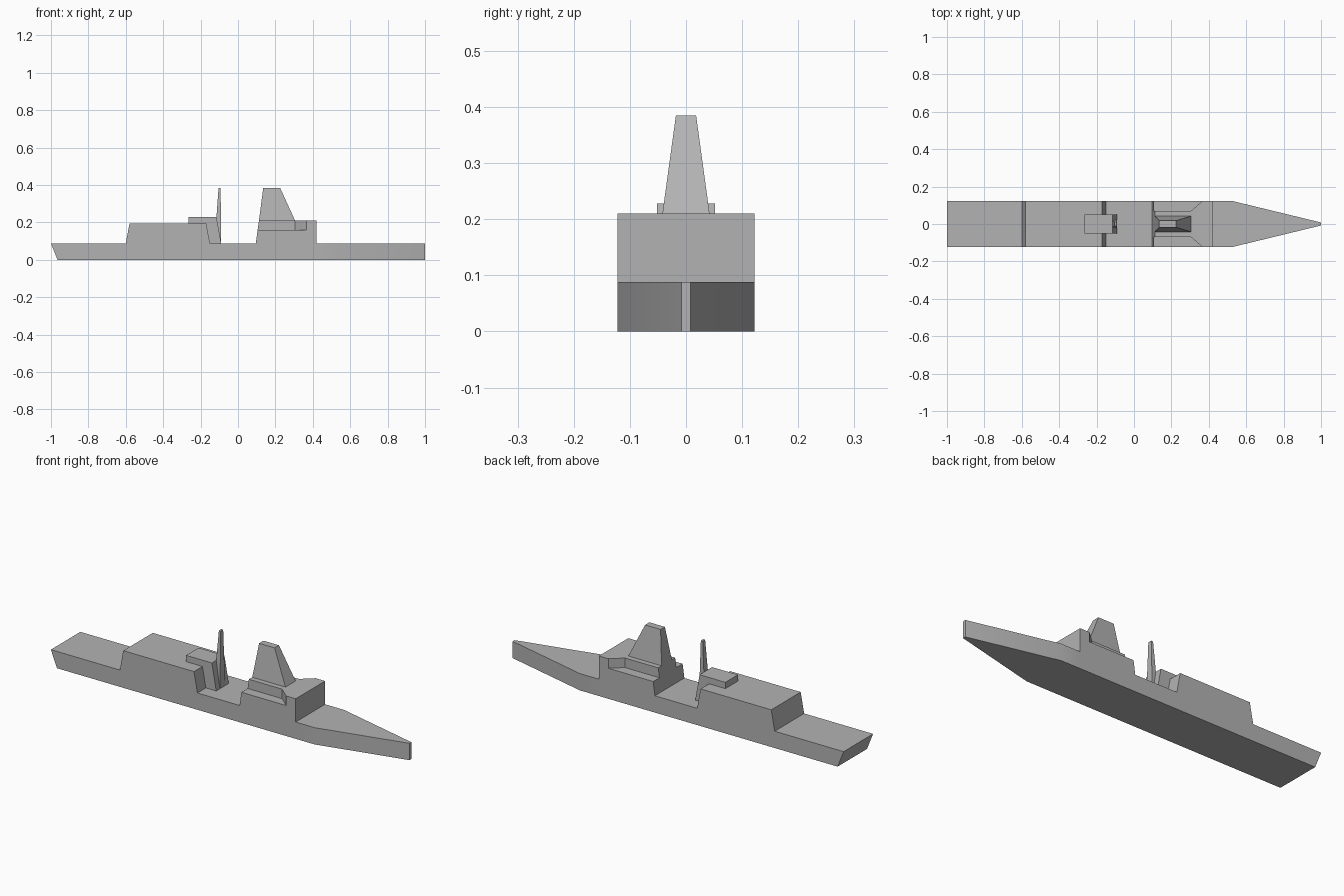
import bpy, bmesh, math

cube = bpy.data.objects.get("Cube")
if cube:
    bpy.data.objects.remove(cube, do_unlink=True)

# Single paint colour
GREY = (0.45, 0.45, 0.45, 1.0)
paint = bpy.data.materials.new("ship grey")
paint.use_nodes = True
paint.diffuse_color = GREY
paint.node_tree.nodes["Principled BSDF"].inputs["Base Color"].default_value = GREY

HALF = 0.122    # half beam
DECK = 0.088    # main deck height
SIDE = 0.16     # side deck height
ROOF = 0.21     # bridge roof height


def finish(bm, name):
    bmesh.ops.recalc_face_normals(bm, faces=bm.faces[:])
    mesh = bpy.data.meshes.new(name)
    bm.to_mesh(mesh)
    bm.free()
    mesh.materials.append(paint)
    mesh.shade_smooth()
    mesh.set_sharp_from_angle(angle=math.radians(25))
    obj = bpy.data.objects.new(name, mesh)
    bpy.context.collection.objects.link(obj)
    return obj


def extrude_profile(profile, half):
    """Side profile (x, z) made solid across the beam."""
    bm = bmesh.new()
    face = bm.faces.new([bm.verts.new((x, -half, z)) for x, z in profile])
    new = bmesh.ops.extrude_face_region(bm, geom=[face], use_keep_orig=True)
    for v in new["geom"]:
        if isinstance(v, bmesh.types.BMVert):
            v.co.y = half
    return bm


def loft(name, lower, upper):
    """Solid between two rings of equal length."""
    bm = bmesh.new()
    a = [bm.verts.new(p) for p in lower]
    b = [bm.verts.new(p) for p in upper]
    n = len(a)
    bm.faces.new(a)
    bm.faces.new(b)
    for i in range(n):
        j = (i + 1) % n
        bm.faces.new((a[i], a[j], b[j], b[i]))
    return finish(bm, name)


def rect(x0, x1, half, z):
    return [(x0, -half, z), (x1, -half, z), (x1, half, z), (x0, half, z)]


# Hull with hangar and lower bridge house, pinched at the bow
profile = [(-0.965, 0), (0.42, 0), (0.53, 0), (1, 0), (1, DECK), (0.53, DECK),
           (0.42, DECK), (0.42, SIDE), (0.105, SIDE), (0.095, DECK),
           (-0.15, DECK), (-0.17, 0.195), (-0.58, 0.195), (-0.6, DECK), (-1, DECK)]
bm = extrude_profile(profile, HALF)
for x in (0.53, 0.42):
    for s in (-1, 1):
        pair = [v for v in bm.verts if abs(v.co.x - x) < 1e-4
                and v.co.y * s > 0 and v.co.z < DECK + 0.01]
        bmesh.ops.connect_verts(bm, verts=pair)
for v in bm.verts:
    if v.co.x > 0.9:
        v.co.y = math.copysign(0.008, v.co.y)
finish(bm, "hull")

# Upper bridge with recessed side decks and a raked back wall
plan = [(0.105, 0.07), (0.305, 0.07), (0.365, HALF), (0.42, HALF)]
ring = [(x, -y) for x, y in plan] + plan[::-1]
loft("upper_bridge", [(x, y, SIDE) for x, y in ring],
     [(max(x, 0.112), y, ROOF) for x, y in ring])

# Tapered main mast
loft("main_mast", rect(0.112, 0.305, 0.042, ROOF), rect(0.135, 0.225, 0.018, 0.385))

# Aft deckhouse standing over the front edge of the hangar
finish(extrude_profile([(-0.265, 0.195), (-0.17, 0.195), (-0.15, DECK),
                        (-0.09, DECK), (-0.115, 0.228), (-0.265, 0.228)], 0.052),
       "aft_deckhouse")

# Thin aft mast
loft("aft_mast", rect(-0.125, -0.09, 0.022, DECK), rect(-0.104, -0.093, 0.01, 0.385))
